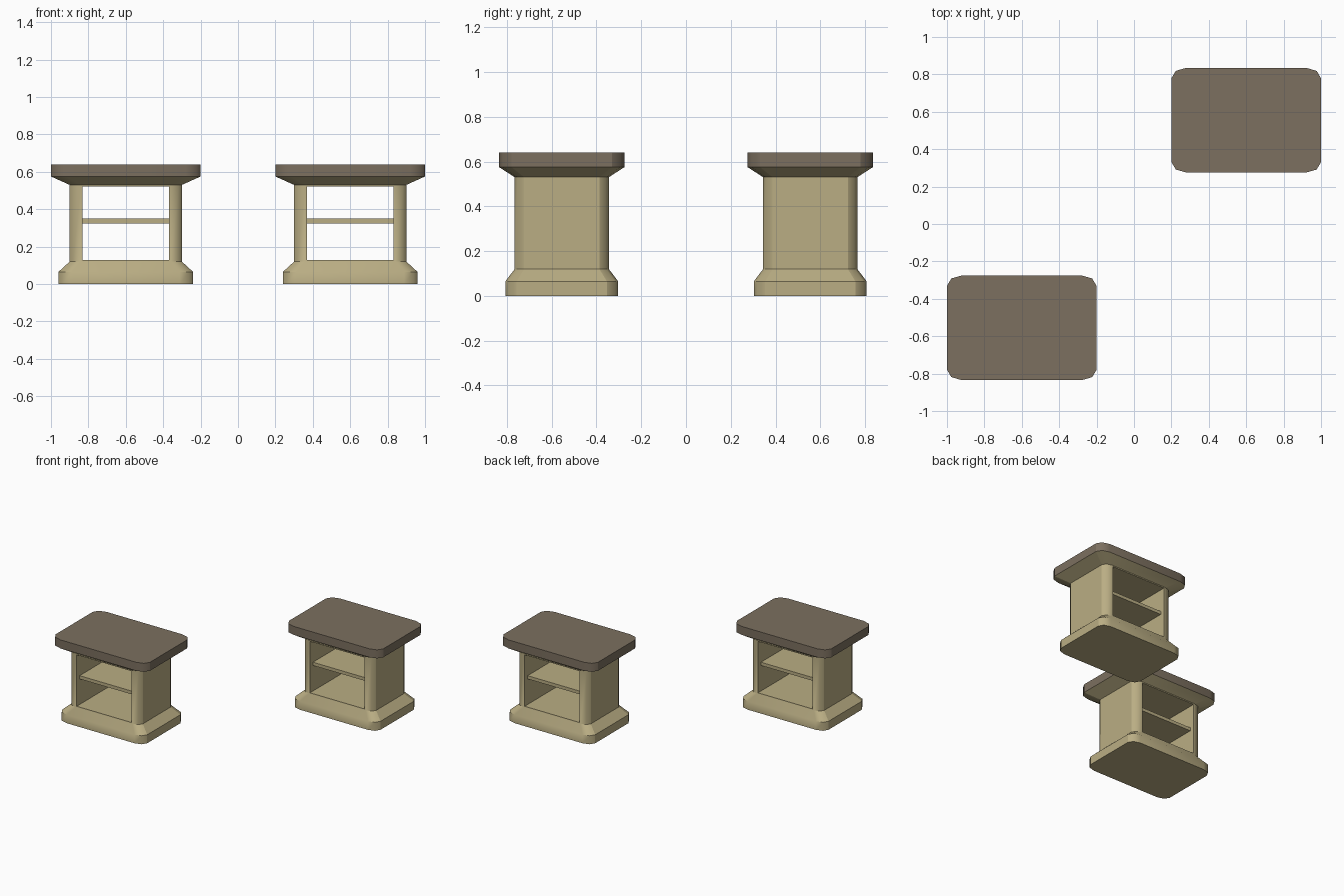
import bpy, bmesh, math

if "Cube" in bpy.data.objects:
    bpy.data.objects.remove(bpy.data.objects["Cube"])

DEPTH = 0.7          # depth relative to width
CORNER = 0.2         # corner radius relative to half width


def material(name, rgb):
    m = bpy.data.materials.new(name)
    m.diffuse_color = (*rgb, 1)
    m.use_nodes = True
    m.node_tree.nodes["Principled BSDF"].inputs["Base Color"].default_value = m.diffuse_color
    return m


TAN = material("pale_wood", (0.49, 0.42, 0.23))
BROWN = material("dark_wood", (0.20, 0.16, 0.115))


def outline(half):
    # rectangle with two-segment rounded corners
    c = 1 - CORNER
    pts = []
    for q, (sx, sy) in enumerate([(1, 1), (-1, 1), (-1, -1), (1, -1)]):
        for i in range(3):
            a = math.radians(q * 90 + i * 45)
            pts.append((half * (sx * c + CORNER * math.cos(a)),
                        half * (sy * c + CORNER * math.sin(a)) * DEPTH))
    return pts


def loft(bm, levels):
    rings = [[bm.verts.new((x, y, z)) for x, y in outline(h)] for h, z in levels]
    for a, b in zip(rings, rings[1:]):
        for i in range(len(a)):
            j = (i + 1) % len(a)
            bm.faces.new((a[i], a[j], b[j], b[i]))
    bm.faces.new(rings[0][::-1])
    bm.faces.new(rings[-1])
    bm.normal_update()


def finish(bm, name, mat, loc):
    bmesh.ops.recalc_face_normals(bm, faces=bm.faces)
    me = bpy.data.meshes.new(name)
    bm.to_mesh(me)
    bm.free()
    me.materials.append(mat)
    ob = bpy.data.objects.new(name, me)
    ob.location = loc
    bpy.context.collection.objects.link(ob)
    return ob


def smooth(ob):
    bpy.ops.object.select_all(action='DESELECT')
    ob.select_set(True)
    bpy.context.view_layer.objects.active = ob
    bpy.ops.object.shade_smooth_by_angle(angle=math.radians(44))
    # flat end panels keep crisp borders
    for p in ob.data.polygons:
        if abs(p.normal.y) < 0.01:
            p.use_smooth = False


def table(tag, x, y):
    loc = (x, y, 0)
    # cabinet: plinth, body and flared neck, opened front to back
    bm = bmesh.new()
    loft(bm, [(0.36, 0), (0.36, 0.065), (0.30, 0.12), (0.30, 0.53), (0.40, 0.575)])
    panels = [f for f in bm.faces if abs(f.normal.y) > 0.999
              and 0.3 < f.calc_center_median().z < 0.35]
    bmesh.ops.inset_individual(bm, faces=panels, thickness=0.012)
    rim = [e for f in panels for e in f.edges]
    bmesh.ops.delete(bm, geom=panels, context='FACES_ONLY')
    bmesh.ops.bridge_loops(bm, edges=rim)
    smooth(finish(bm, tag + "_cabinet", TAN, loc))

    # table top slab
    bm = bmesh.new()
    loft(bm, [(0.40, 0.575), (0.40, 0.64)])
    smooth(finish(bm, tag + "_top", BROWN, loc))

    # inner shelf, slightly recessed
    bm = bmesh.new()
    bmesh.ops.create_cube(bm, size=1)
    bmesh.ops.scale(bm, vec=(0.462, 0.35, 0.025), verts=bm.verts)
    finish(bm, tag + "_shelf", TAN, (x, y, 0.337))


table("left_table", -0.6, -0.555)
table("right_table", 0.6, 0.555)
